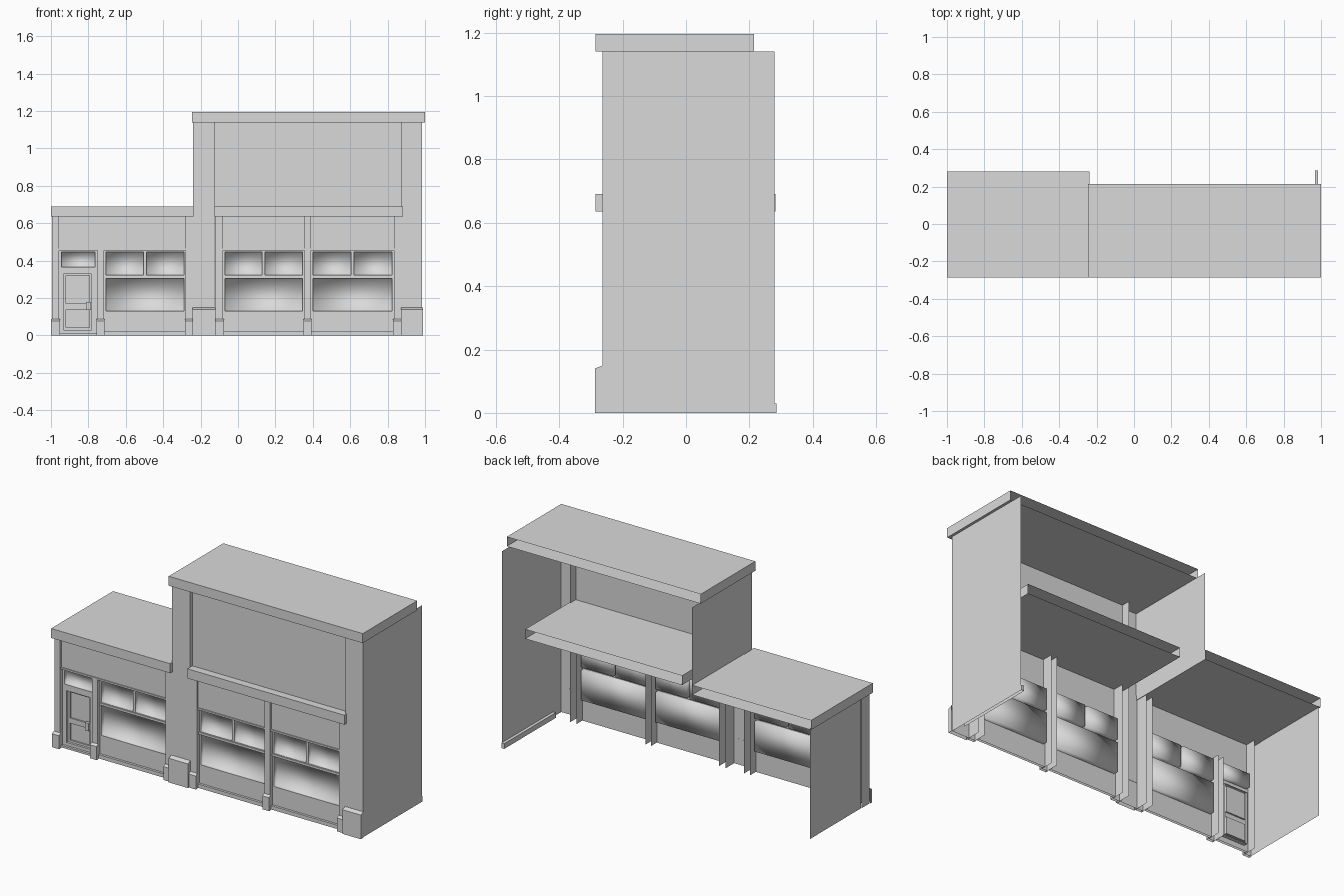
import bpy
import bmesh
from mathutils import Vector

old = bpy.data.objects.get("Cube")
if old:
    bpy.data.objects.remove(old)

TONE = (0.7, 0.7, 0.7, 1)
grey = bpy.data.materials.new("light_grey")
grey.use_nodes = True
grey.diffuse_color = TONE
grey.node_tree.nodes["Principled BSDF"].inputs["Base Color"].default_value = TONE

FRONT, FIN = -0.263, -0.187     # column face and back edge of its sides
WALL, PANE = -0.24, -0.215      # facade plane and glass plane
LEAF = -0.227                   # door face
DIRS = {"+x": (1, 0, 0), "-x": (-1, 0, 0), "+y": (0, 1, 0),
        "-y": (0, -1, 0), "+z": (0, 0, 1), "-z": (0, 0, -1)}


def finish(name, bm):
    mesh = bpy.data.meshes.new(name)
    bm.to_mesh(mesh)
    bm.free()
    mesh.materials.append(grey)
    ob = bpy.data.objects.new(name, mesh)
    bpy.context.collection.objects.link(ob)


def shell(name, x, y, z, drop="", slope=0):
    """Box with the listed sides left open; slope raises its back top edge."""
    bm = bmesh.new()
    bmesh.ops.create_cube(bm, size=1)
    for v in bm.verts:
        top_back = v.co.z > 0 and v.co.y > 0
        v.co = Vector([r[0] if c < 0 else r[1] for c, r in zip(v.co, (x, y, z))])
        if top_back:
            v.co.z += slope
    bm.normal_update()
    gone = [f for f in bm.faces
            if any(f.normal.dot(Vector(DIRS[d])) > 0.8 for d in drop.split())]
    bmesh.ops.delete(bm, geom=gone, context="FACES")
    finish(name, bm)


def column(name, x0, x1, top, base, base_front):
    """Open-backed column with a sloped plinth."""
    shell(name, (x0, x1), (FRONT, FIN), (0, top), "+y +z -z")
    shell(name + "_plinth", (x0 - 0.004, x1 + 0.004), (base_front, FRONT + 0.001),
          (0, base), "+y -z", 0.01)


def roof(name, x0, x1, y1, z0, z1):
    """Hollow slab with an open back."""
    shell(name, (x0, x1), (-0.285, y1), (z0, z1), "+y")


def flat(bm, x0, x1, z0, z1, y):
    bm.faces.new([bm.verts.new((a, y, b))
                  for a, b in ((x0, z0), (x1, z0), (x1, z1), (x0, z1))])


def recess(bm, x0, x1, z0, z1, y0, y1, smooth):
    """Sunken pane whose sides share vertices with the glass."""
    ring = [(x0, z0), (x1, z0), (x1, z1), (x0, z1)]
    outer = [bm.verts.new((a, y0, b)) for a, b in ring]
    inner = [bm.verts.new((a, y1, b)) for a, b in ring]
    faces = [bm.faces.new(inner)]
    for i in range(4):
        j = (i + 1) % 4
        faces.append(bm.faces.new((outer[i], outer[j], inner[j], inner[i])))
    for f in faces:
        f.smooth = smooth


def framed(name, x0, x1, z0, z1, panes, y0, y1, smooth=True, opening=()):
    """Flat facade with sunken panes and open holes, cut on their edges."""
    holes = [*panes, *opening]
    xs = sorted({x0, x1, *[c for h in holes for c in h[:2]]})
    zs = sorted({z0, z1, *[c for h in holes for c in h[2:]]})
    bm = bmesh.new()
    for a, b in zip(xs, xs[1:]):
        for c, d in zip(zs, zs[1:]):
            mx, mz = (a + b) / 2, (c + d) / 2
            if not any(h[0] < mx < h[1] and h[2] < mz < h[3] for h in holes):
                flat(bm, a, b, c, d, y0)
    for p in panes:
        recess(bm, *p, y0, y1, smooth)
    finish(name, bm)


def shop_window(name, x0, x1):
    """Shop bay: one wide pane, two upper lights, transom bar and kick strip."""
    m = (x0 + x1) / 2
    framed(name, x0, x1, 0, 0.46,
           [(x0 + 0.01, x1 - 0.01, 0.13, 0.305),
            (x0 + 0.01, m - 0.008, 0.322, 0.445),
            (m + 0.008, x1 - 0.01, 0.322, 0.445)], WALL, PANE)
    shell(name + "_kick_strip", (x0, x1), (WALL - 0.014, WALL), (0, 0.022), "+y -z")
    shell(name + "_transom_bar", (x0, x1), (WALL - 0.006, WALL), (0.307, 0.32), "+y")


def fascia(name, x0, x1):
    shell(name, (x0, x1), (-0.252, WALL), (0.455, 0.635), "+y +z")
    shell(name + "_lip", (x0, x1), (-0.258, -0.252), (0.455, 0.465), "+y")


# Tall building: roof, cornice slab, side walls, upper wall
roof("tall_roof", -0.245, 1.0, 0.215, 1.14, 1.195)
roof("shop_cornice", -0.125, 0.882, 0.215, 0.635, 0.69)
shell("right_side_wall", (0.967, 0.985), (FIN, 0.28), (0.03, 1.14), "-x +y -y +z -z")
shell("right_wall_skirt", (0.967, 0.985), (FIN, 0.285), (0, 0.03), "-y -z")
shell("left_upper_wall", (-0.235, -0.22), (FRONT, 0.28), (0.66, 1.14), "+x +y -y +z -z")
shell("upper_wall", (-0.125, 0.875), (WALL, WALL + 0.01), (0.64, 1.14), "+x -x +y +z -z")
column("middle_pilaster", -0.24, -0.125, 1.14, 0.14, -0.287)
column("end_pilaster", 0.875, 0.985, 1.14, 0.14, -0.287)

# Tall building shop front
for i, (a, b) in enumerate([(-0.124, -0.08), (0.355, 0.39), (0.833, 0.874)]):
    column(f"shop_column_{i}", a, b, 0.635, 0.078, -0.278)
for i, (a, b) in enumerate([(-0.08, 0.355), (0.39, 0.833)]):
    shop_window(f"shop_window_{i}", a, b)
    fascia(f"shop_fascia_{i}", a, b)

# Low building
roof("low_roof", -1.0, -0.237, 0.282, 0.635, 0.69)
shell("low_side_wall", (-0.993, -0.98), (FIN, 0.28), (0, 0.64), "+x +y -y +z -z")
column("low_left_column", -0.995, -0.957, 0.635, 0.078, -0.28)
column("low_door_column", -0.752, -0.717, 0.46, 0.078, -0.278)
column("low_right_column", -0.28, -0.241, 0.635, 0.078, -0.278)
shop_window("low_window", -0.717, -0.28)
fascia("low_fascia", -0.957, -0.28)

# Door bay: surround with overhead light, reveal, and leaf with two panels
leaf = (-0.932, -0.783, 0.03, 0.33)
framed("door_surround", -0.957, -0.752, 0, 0.46,
       [(-0.945, -0.765, 0.365, 0.445)], WALL, PANE, opening=[leaf])
shell("door_reveal", leaf[:2], (WALL, PANE), leaf[2:], "+y -y")
framed("door_leaf", *leaf, [(-0.92, -0.795, 0.17, 0.32), (-0.92, -0.795, 0.042, 0.14)],
       LEAF, LEAF + 0.009, smooth=False)
shell("door_handle", (-0.812, -0.787), (-0.245, LEAF), (0.135, 0.18), "+y")
shell("door_step", (-0.957, -0.752), (WALL - 0.014, WALL), (0, 0.012), "+y -z")
